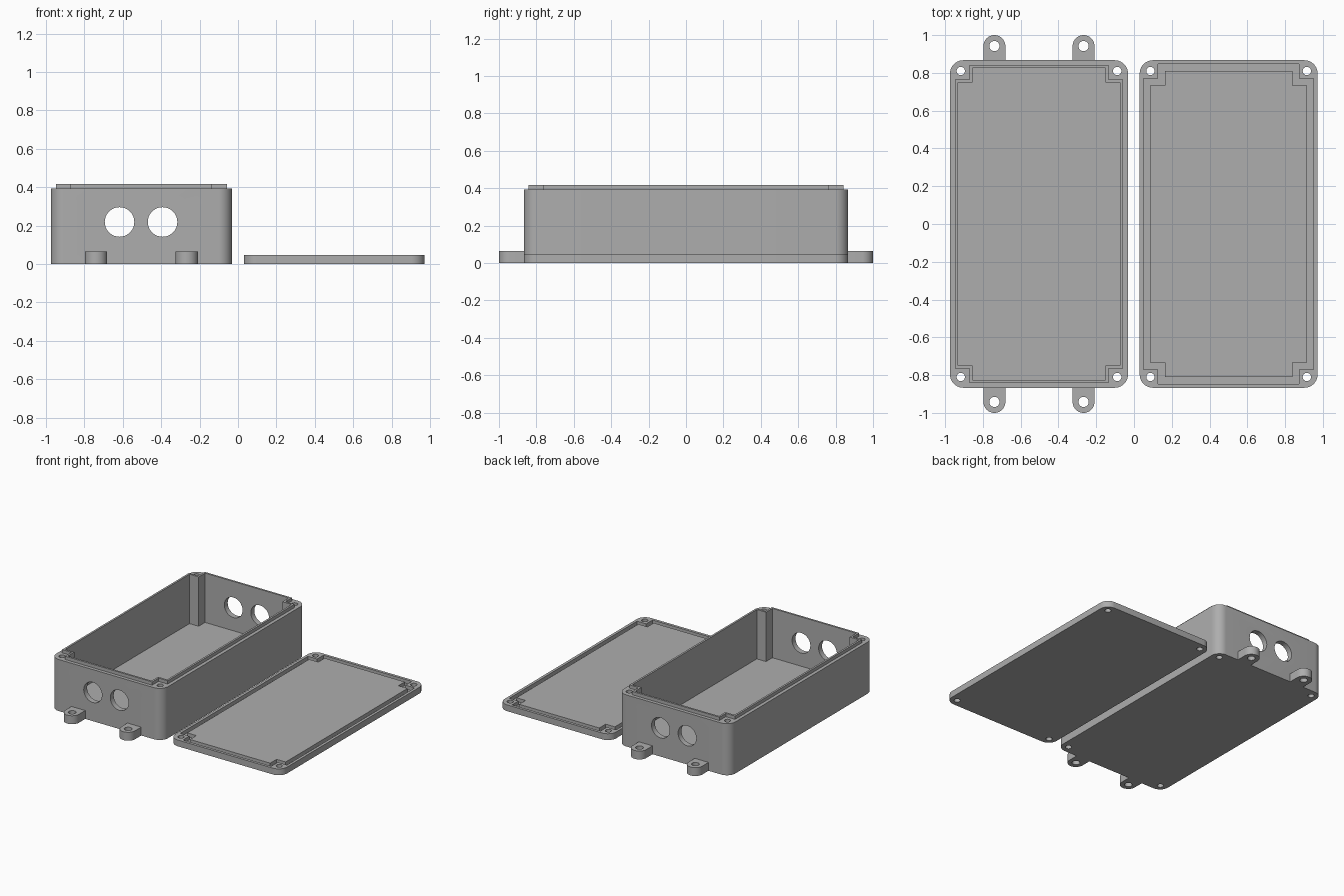
import bpy, bmesh, math
from mathutils import Vector

HALF_X, HALF_Y = 0.471, 0.867      # plan half size shared by box and lid
BOX_X, LID_X = -0.503, 0.501       # plan centres
BOX_H, LIP_H, LID_H = 0.393, 0.418, 0.048
SCREW = 0.057                      # screw inset from each edge

old = bpy.data.objects.get("Cube")
if old:
    bpy.data.objects.remove(old, do_unlink=True)

grey = bpy.data.materials.new("plain grey")
grey.use_nodes = True
COLOUR = (0.42, 0.42, 0.42, 1)
grey.diffuse_color = COLOUR
grey.node_tree.nodes["Principled BSDF"].inputs["Base Color"].default_value = COLOUR


def prism(name, outline, z0, z1):
    """Solid extruded upwards from a plan outline."""
    bm = bmesh.new()
    face = bm.faces.new([bm.verts.new((x, y, z0)) for x, y in outline])
    top = bmesh.ops.extrude_face_region(bm, geom=[face])["geom"]
    bmesh.ops.translate(bm, vec=(0, 0, z1 - z0),
                        verts=[v for v in top if isinstance(v, bmesh.types.BMVert)])
    bmesh.ops.recalc_face_normals(bm, faces=bm.faces)
    mesh = bpy.data.meshes.new(name)
    bm.to_mesh(mesh)
    bm.free()
    mesh.materials.append(grey)
    obj = bpy.data.objects.new(name, mesh)
    bpy.context.collection.objects.link(obj)
    return obj


def rounded(cx, radius=0.07, steps=10):
    """Rectangle with rounded corners."""
    pts = []
    for quarter, (sx, sy) in enumerate([(1, 1), (-1, 1), (-1, -1), (1, -1)]):
        for i in range(steps + 1):
            a = math.pi / 2 * (quarter + i / steps)
            pts.append((cx + sx * (HALF_X - radius) + radius * math.cos(a),
                        sy * (HALF_Y - radius) + radius * math.sin(a)))
    return pts


def notched(cx, inset, notch):
    """Rectangle with a square step cut from each corner."""
    x, y = HALF_X - inset, HALF_Y - inset
    u, v = HALF_X - notch, HALF_Y - notch
    return [(cx + a, b) for a, b in [
        (x, v), (u, v), (u, y), (-u, y), (-u, v), (-x, v),
        (-x, -v), (-u, -v), (-u, -y), (u, -y), (u, -v), (x, -v)]]


def rod(centre, radius, length, along_y=False):
    """Round cutter for a hole."""
    bpy.ops.mesh.primitive_cylinder_add(
        vertices=40, radius=radius, depth=length, location=centre,
        rotation=(math.pi / 2 if along_y else 0, 0, 0))
    return bpy.context.object


def combine(target, tool, operation):
    """Apply a boolean, then drop the tool."""
    tool.hide_render = True
    mod = target.modifiers.new("cut", 'BOOLEAN')
    mod.operation, mod.solver, mod.object = operation, 'EXACT', tool
    bpy.context.view_layer.objects.active = target
    bpy.ops.object.modifier_apply(modifier=mod.name)
    bpy.data.objects.remove(tool, do_unlink=True)


def screw_holes(target, cx):
    for sx in (-1, 1):
        for sy in (-1, 1):
            at = (cx + sx * (HALF_X - SCREW), sy * (HALF_Y - SCREW), 0.2)
            combine(target, rod(at, 0.022, 1), 'DIFFERENCE')


def finish(obj):
    bpy.ops.object.select_all(action='DESELECT')
    obj.select_set(True)
    bpy.context.view_layer.objects.active = obj
    bpy.ops.object.shade_smooth_by_angle(angle=math.radians(30))


# Box: rounded body, raised lip, hollow that leaves corner posts
box = prism("box_body", rounded(BOX_X), 0, BOX_H)
combine(box, prism("lip", notched(BOX_X, 0.026, 0.103), 0.3, LIP_H), 'UNION')
combine(box, prism("hollow", notched(BOX_X, 0.041, 0.118), 0.042, 1), 'DIFFERENCE')
screw_holes(box, BOX_X)

# Cable holes through both end walls
for x in (-0.617, -0.393):
    combine(box, rod((x, 0, 0.219), 0.077, 2.5, along_y=True), 'DIFFERENCE')
finish(box)

# Mounting tabs with rounded ends
TAB_R, TAB_Y = 0.058, 0.942
for end, sy in (("front", -1), ("back", 1)):
    for side, sx in (("right", -1), ("left", 1)):
        cx = BOX_X + sx * 0.236
        arc = [math.pi * i / 20 for i in range(21)]
        outline = [(cx + TAB_R * math.cos(a), sy * (TAB_Y + TAB_R * math.sin(a))) for a in arc]
        root = sy * (HALF_Y - 0.02)
        outline += [(cx - TAB_R, root), (cx + TAB_R, root)]
        tab = prism(f"mounting_tab_{end}_{side}", outline, 0, 0.064)
        combine(tab, rod((cx, sy * TAB_Y, 0), 0.027, 1), 'DIFFERENCE')
        finish(tab)

# Lid lying upside down, with a groove that takes the lip
lid = prism("lid", rounded(LID_X), 0, LID_H)
groove = prism("groove", notched(LID_X, 0.021, 0.098), 0.02, 0.1)
combine(groove, prism("core", notched(LID_X, 0.056, 0.133), 0, 0.2), 'DIFFERENCE')
combine(lid, groove, 'DIFFERENCE')
screw_holes(lid, LID_X)
finish(lid)
